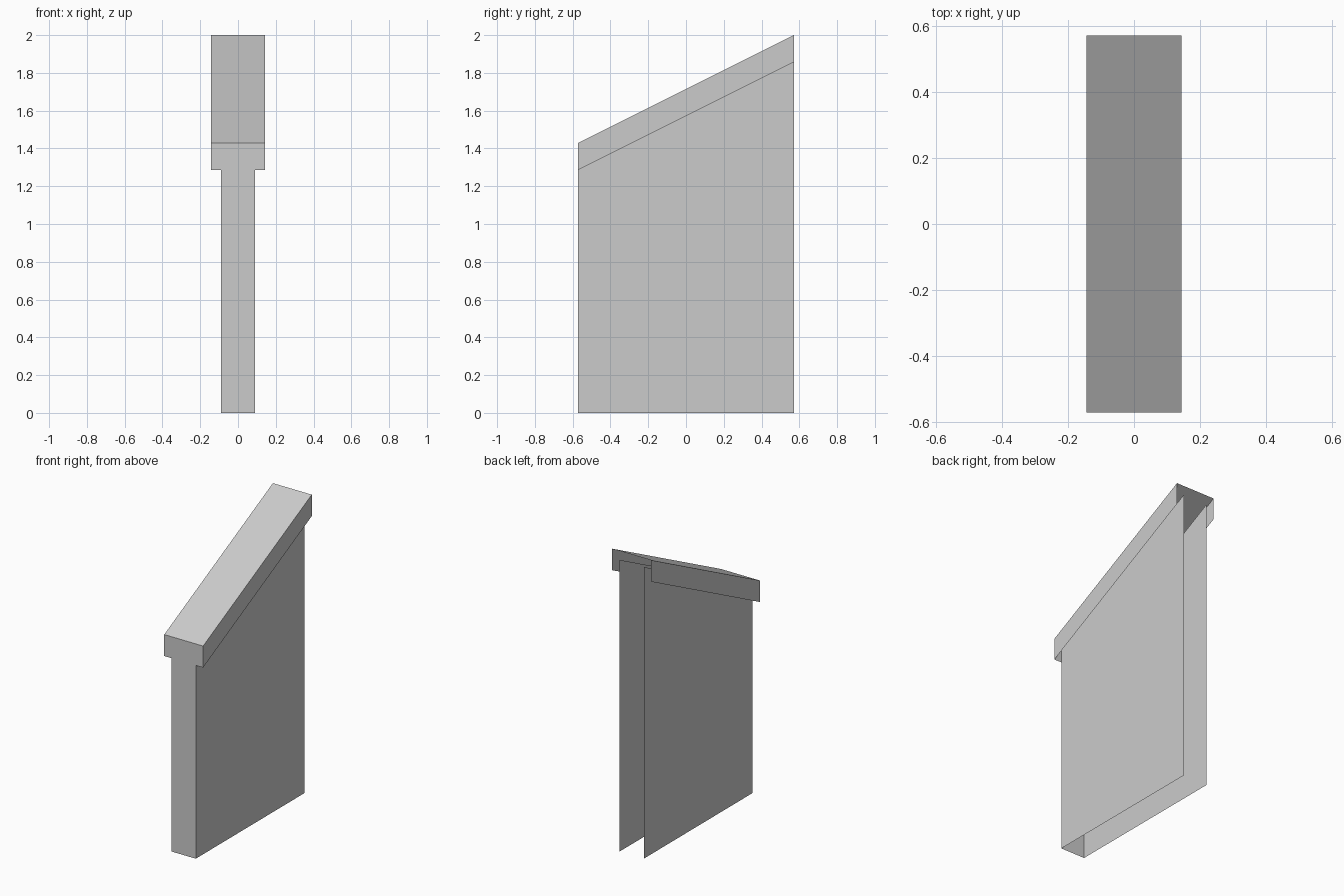
import bpy, bmesh

if "Cube" in bpy.data.objects:
    bpy.data.objects.remove(bpy.data.objects["Cube"])

HALF_LEN = 0.571          # half length along y
SLOPE = 0.5               # rise of the top edge along y
FRONT_TOP = 1.429         # height of the cap's top at the front
CAP_H = 0.143             # cap depth
TUCK = 0.083              # how far the wall sides reach up inside the cap


def shell(name, half_w, bottom, top, front_top, lid):
    """Open-backed shell: two sides and a front panel, with an optional sloped lid.
    bottom and top are (front z, back z) pairs for the sides."""
    bm = bmesh.new()

    def face(*pts):
        return bm.faces.new([bm.verts.new(p) for p in pts])

    f, b = -HALF_LEN, HALF_LEN
    for s in (-1, 1):
        x = s * half_w
        pts = [(x, f, bottom[0]), (x, b, bottom[1]), (x, b, top[1]), (x, f, top[0])]
        face(*(pts if s > 0 else pts[::-1]))
    face((-half_w, f, bottom[0]), (half_w, f, bottom[0]),
         (half_w, f, front_top), (-half_w, f, front_top))
    if lid:
        face((-half_w, f, top[0]), (half_w, f, top[0]),
             (half_w, b, top[1]), (-half_w, b, top[1]))
    bmesh.ops.remove_doubles(bm, verts=bm.verts[:], dist=1e-4)
    mesh = bpy.data.meshes.new(name)
    bm.to_mesh(mesh)
    bm.free()
    obj = bpy.data.objects.new(name, mesh)
    bpy.context.collection.objects.link(obj)
    return obj


def sloped(z):
    return (z, z + SLOPE * 2 * HALF_LEN)


cap_bottom = FRONT_TOP - CAP_H

# Wall body: open at the back, bottom and top, tucked into the cap
shell("wall_body", 0.089, (0, 0), sloped(cap_bottom + TUCK), cap_bottom, lid=False)

# Sloping cap: open at the back and underneath
shell("sloped_cap", 0.143, sloped(cap_bottom), sloped(FRONT_TOP), FRONT_TOP, lid=True)
